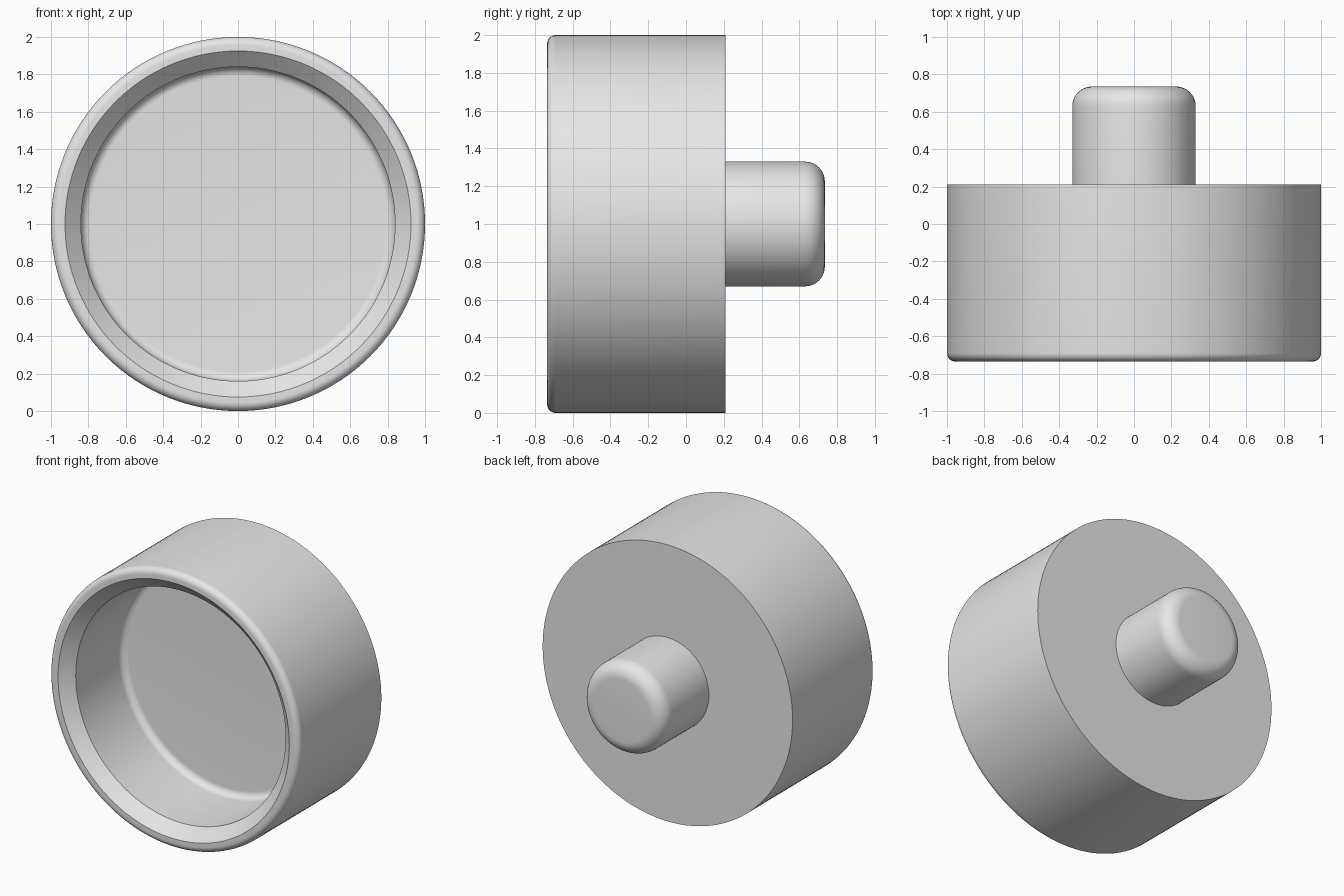
import bpy, bmesh, math
from mathutils import Vector

cube = bpy.data.objects.get("Cube")
if cube:
    bpy.data.objects.remove(cube, do_unlink=True)

SEGMENTS = 128
AXIS_HEIGHT = 1.0

grey = bpy.data.materials.new("plain_grey")
grey.use_nodes = True
grey.diffuse_color = (0.8, 0.8, 0.8, 1)
grey.node_tree.nodes["Principled BSDF"].inputs["Base Color"].default_value = (0.8, 0.8, 0.8, 1)


def fillet(centre_r, centre_y, radius, start, end, steps=10):
    """Arc of profile points (radius from axis, y), angles in degrees."""
    points = []
    for i in range(steps + 1):
        a = math.radians(start + (end - start) * i / steps)
        points.append((centre_r + radius * math.cos(a), centre_y + radius * math.sin(a)))
    return points


def lathe(name, profile):
    """Spin a profile about the y axis and cap its open ends."""
    bm = bmesh.new()
    verts = [bm.verts.new((r, y, 0)) for r, y in profile]
    edges = [bm.edges.new(pair) for pair in zip(verts, verts[1:])]
    bmesh.ops.spin(bm, geom=verts + edges, cent=(0, 0, 0), axis=(0, 1, 0),
                   angle=math.tau, steps=SEGMENTS)
    bmesh.ops.remove_doubles(bm, verts=bm.verts, dist=1e-5)
    bmesh.ops.holes_fill(bm, edges=[e for e in bm.edges if e.is_boundary], sides=0)
    bmesh.ops.recalc_face_normals(bm, faces=bm.faces)
    bmesh.ops.translate(bm, verts=bm.verts, vec=Vector((0, 0, AXIS_HEIGHT)))
    mesh = bpy.data.meshes.new(name)
    bm.to_mesh(mesh)
    bm.free()
    mesh.materials.append(grey)
    obj = bpy.data.objects.new(name, mesh)
    bpy.context.collection.objects.link(obj)
    bpy.ops.object.select_all(action='DESELECT')
    obj.select_set(True)
    bpy.context.view_layer.objects.active = obj
    bpy.ops.object.shade_smooth_by_angle(angle=math.radians(30))
    return obj


# Hollow cup: rounded floor corner, chamfered mouth, rounded rim, flat back
lathe("cup_body",
      fillet(0.79, -0.17, 0.05, 90, 0)
      + [(0.84, -0.655), (0.925, -0.735)]
      + fillet(0.955, -0.69, 0.045, -90, 0)
      + [(1.0, 0.21)])

# Solid stub on the back with a rounded end
lathe("rear_stub", [(0.33, 0.2)] + fillet(0.225, 0.63, 0.105, 0, 90))
